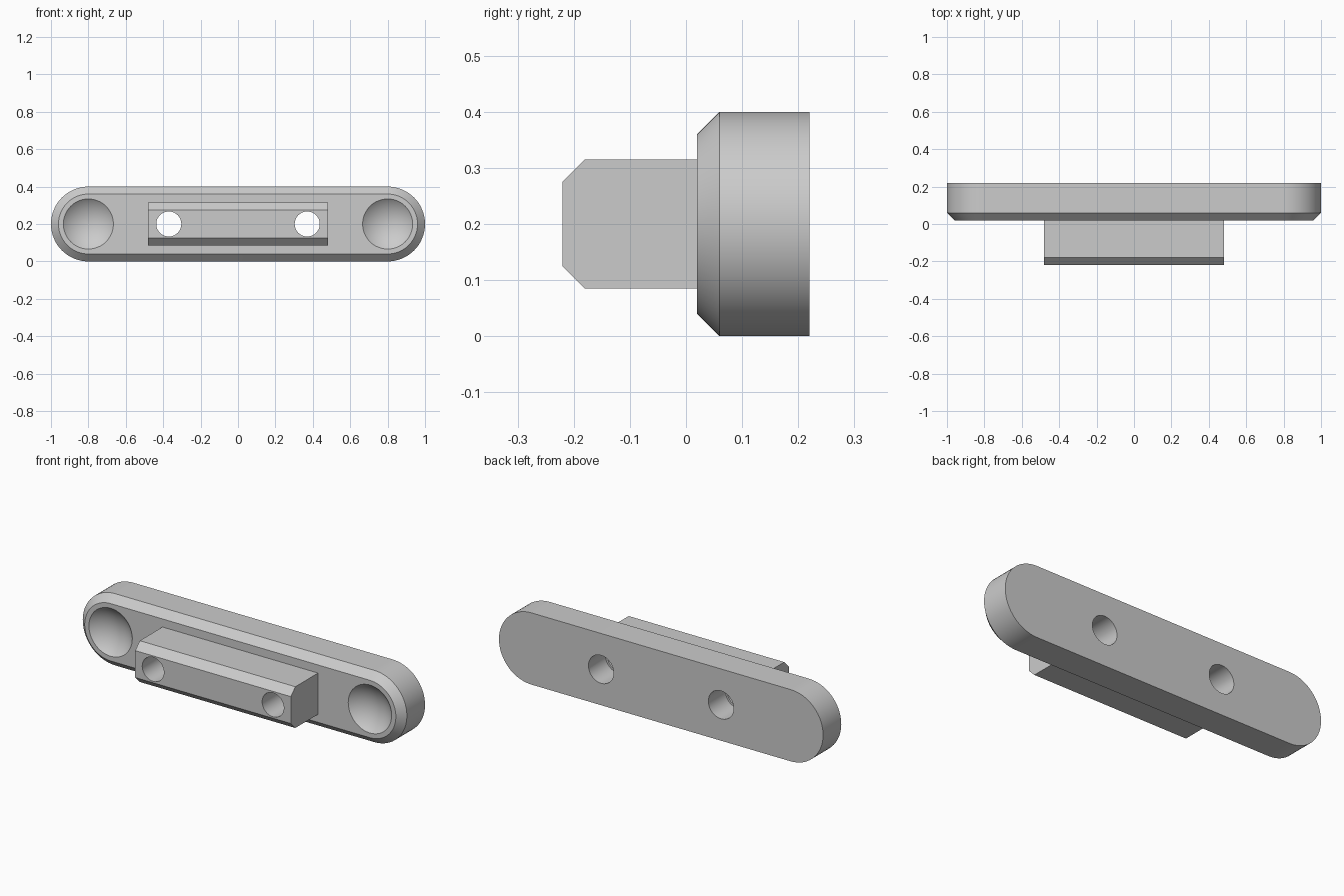
import bpy, bmesh, math
from mathutils import Matrix, Vector

if "Cube" in bpy.data.objects:
    bpy.data.objects.remove(bpy.data.objects["Cube"], do_unlink=True)

MID = 0.2            # height of the centre line
FRONT = 0.02         # front of the plate
BACK = 0.22
BEVEL = 0.04

grey = bpy.data.materials.new("plain_grey")
grey.use_nodes = True
colour = (0.6, 0.6, 0.6, 1)
grey.diffuse_color = colour
grey.node_tree.nodes["Principled BSDF"].inputs["Base Color"].default_value = colour


def finish(name, bm):
    bmesh.ops.recalc_face_normals(bm, faces=bm.faces)
    mesh = bpy.data.meshes.new(name)
    bm.to_mesh(mesh)
    bm.free()
    mesh.materials.append(grey)
    obj = bpy.data.objects.new(name, mesh)
    bpy.context.collection.objects.link(obj)
    return obj


def loft(name, rings):
    """Join matching rings of points and cap both ends."""
    bm = bmesh.new()
    loops = [[bm.verts.new(p) for p in ring] for ring in rings]
    n = len(loops[0])
    for a, b in zip(loops, loops[1:]):
        for i in range(n):
            j = (i + 1) % n
            bm.faces.new((a[i], a[j], b[j], b[i]))
    bm.faces.new(loops[0])
    bm.faces.new(loops[-1])
    return finish(name, bm)


def stadium(radius, y, steps=32):
    """Outline with straight sides and two round ends."""
    points = []
    for side in (1, -1):
        for i in range(steps + 1):
            a = math.pi * i / steps - math.pi / 2
            points.append((side * (0.8 + radius * math.cos(a)), y,
                           MID + side * radius * math.sin(a)))
    return points


def rod(name, x, radius, y0, y1):
    ring = [(radius * math.cos(a), radius * math.sin(a))
            for a in (math.tau * i / 48 for i in range(48))]
    return loft(name, [[(x + u, y, MID + v) for u, v in ring] for y in (y0, y1)])


def ball(name, x, radius, y):
    bm = bmesh.new()
    place = Matrix.Translation((x, y, MID)) @ Matrix.Rotation(math.pi / 2, 4, "X")
    bmesh.ops.create_uvsphere(bm, u_segments=48, v_segments=48, radius=radius, matrix=place)
    return finish(name, bm)


def select_only(obj):
    bpy.ops.object.select_all(action="DESELECT")
    obj.select_set(True)
    bpy.context.view_layer.objects.active = obj


def cut(obj, cutter):
    cutter.hide_render = True
    mod = obj.modifiers.new("cut", "BOOLEAN")
    mod.operation, mod.solver, mod.object = "DIFFERENCE", "EXACT", cutter
    select_only(obj)
    bpy.ops.object.modifier_apply(modifier=mod.name)
    bpy.data.objects.remove(cutter, do_unlink=True)


# Long rounded plate, bevelled around its front
plate = loft("base_plate", [stadium(MID - BEVEL, FRONT), stadium(MID, FRONT + BEVEL),
                            stadium(MID, BACK)])

# Raised block with bevelled upper and lower front edges
half, nose = 0.115, -0.22
profile = [(FRONT, -half), (nose + BEVEL, -half), (nose, BEVEL - half),
           (nose, half - BEVEL), (nose + BEVEL, half), (FRONT, half)]
block = loft("raised_block", [[(x, y, MID + z) for y, z in profile] for x in (-0.48, 0.48)])

# Shallow round dishes, bolt holes and wider bores from the back
DISH_R, DISH_RIM = 0.2, 0.134
for side in (-1, 1):
    centre = FRONT - math.sqrt(DISH_R ** 2 - DISH_RIM ** 2)
    cut(plate, ball("dish_cutter", side * 0.8, DISH_R, centre))
    cut(plate, rod("hole_cutter", side * 0.37, 0.067, -0.3, 0.3))
    cut(plate, rod("bore_cutter", side * 0.37, 0.078, 0.07, 0.3))
    cut(block, rod("hole_cutter", side * 0.37, 0.067, -0.3, 0.3))

# Smooth the round surfaces, keep the edges crisp
for obj in (plate, block):
    select_only(obj)
    bpy.ops.object.shade_smooth_by_angle(angle=math.radians(25))
